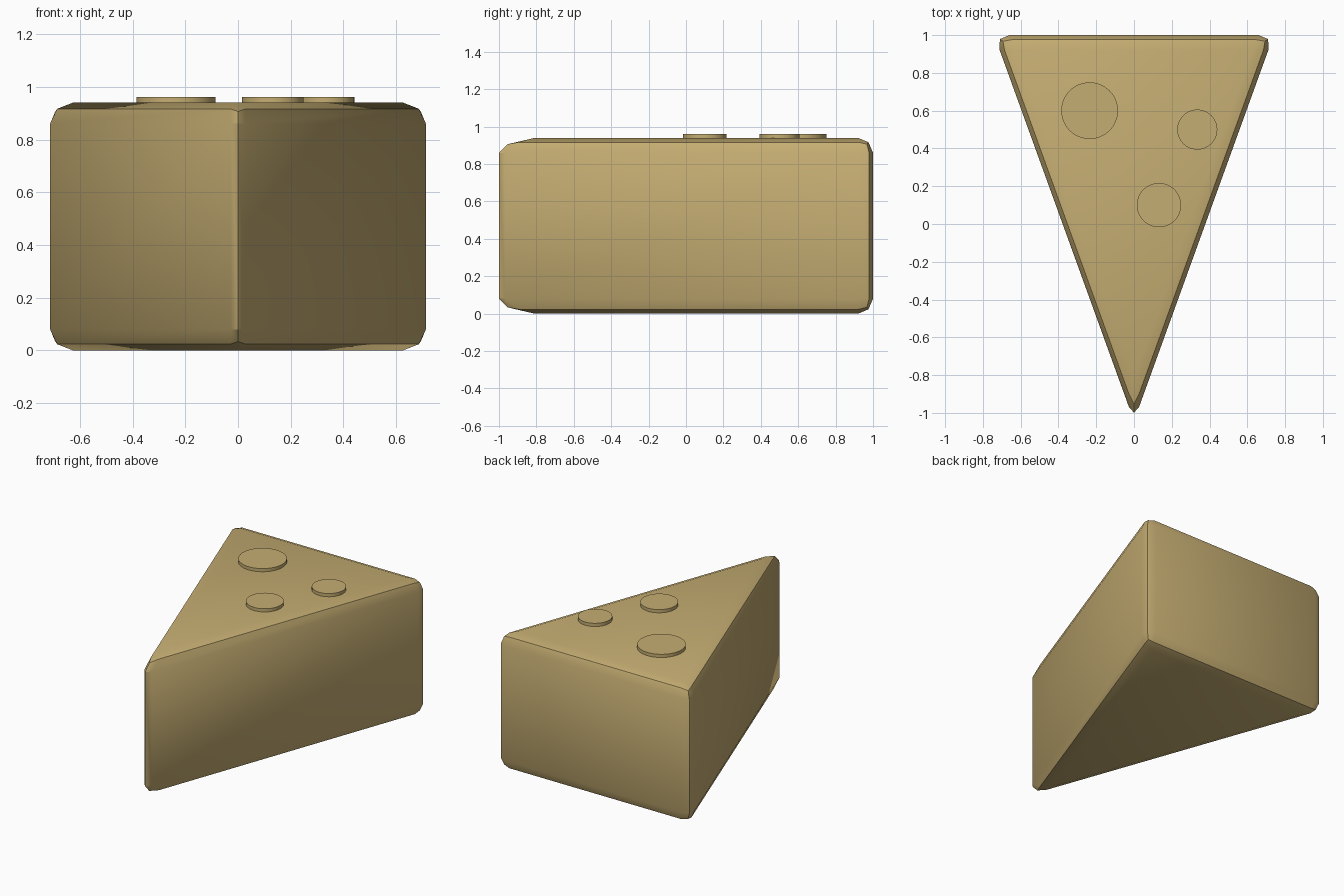
import bpy
import bmesh
import math

cube = bpy.data.objects.get("Cube")
if cube:
    bpy.data.objects.remove(cube, do_unlink=True)

HEIGHT = 0.94
BEVEL = 0.08

# Single warm yellow colour
cheese = bpy.data.materials.new("cheese_yellow")
cheese.use_nodes = True
colour = (0.56, 0.42, 0.17, 1.0)
cheese.diffuse_color = colour
cheese.node_tree.nodes["Principled BSDF"].inputs["Base Color"].default_value = colour


def finish(obj):
    """Assign the colour and smooth the shading, keeping hard edges."""
    obj.data.materials.append(cheese)
    bpy.ops.object.select_all(action="DESELECT")
    obj.select_set(True)
    bpy.context.view_layer.objects.active = obj
    bpy.ops.object.shade_smooth_by_angle(angle=math.radians(30))


def make_wedge():
    """Triangular block with every edge rounded in two steps."""
    bm = bmesh.new()
    outline = [(0, -1.043), (0.74, 1), (-0.74, 1)]
    base = bm.faces.new([bm.verts.new((x, y, 0)) for x, y in outline])
    top = bmesh.ops.extrude_face_region(bm, geom=[base], use_keep_orig=True)
    raised = [g for g in top["geom"] if isinstance(g, bmesh.types.BMVert)]
    bmesh.ops.translate(bm, verts=raised, vec=(0, 0, HEIGHT))
    bmesh.ops.recalc_face_normals(bm, faces=bm.faces)
    bmesh.ops.bevel(bm, geom=list(bm.edges), offset=BEVEL, offset_type="OFFSET",
                    segments=2, profile=0.5, affect="EDGES", clamp_overlap=False)
    bmesh.ops.recalc_face_normals(bm, faces=bm.faces)
    mesh = bpy.data.meshes.new("cheese_wedge")
    bm.to_mesh(mesh)
    bm.free()
    obj = bpy.data.objects.new("cheese_wedge", mesh)
    bpy.context.collection.objects.link(obj)
    finish(obj)


def make_disc(name, x, y, radius):
    """Low round spot standing slightly proud of the top."""
    rise, sunk = 0.022, 0.04
    bpy.ops.mesh.primitive_cylinder_add(
        vertices=64, radius=radius, depth=rise + sunk,
        location=(x, y, HEIGHT + (rise - sunk) / 2))
    obj = bpy.context.object
    obj.name = name
    finish(obj)


make_wedge()
make_disc("large_spot", -0.235, 0.6, 0.15)
make_disc("small_spot", 0.335, 0.5, 0.106)
make_disc("medium_spot", 0.132, 0.1, 0.117)
